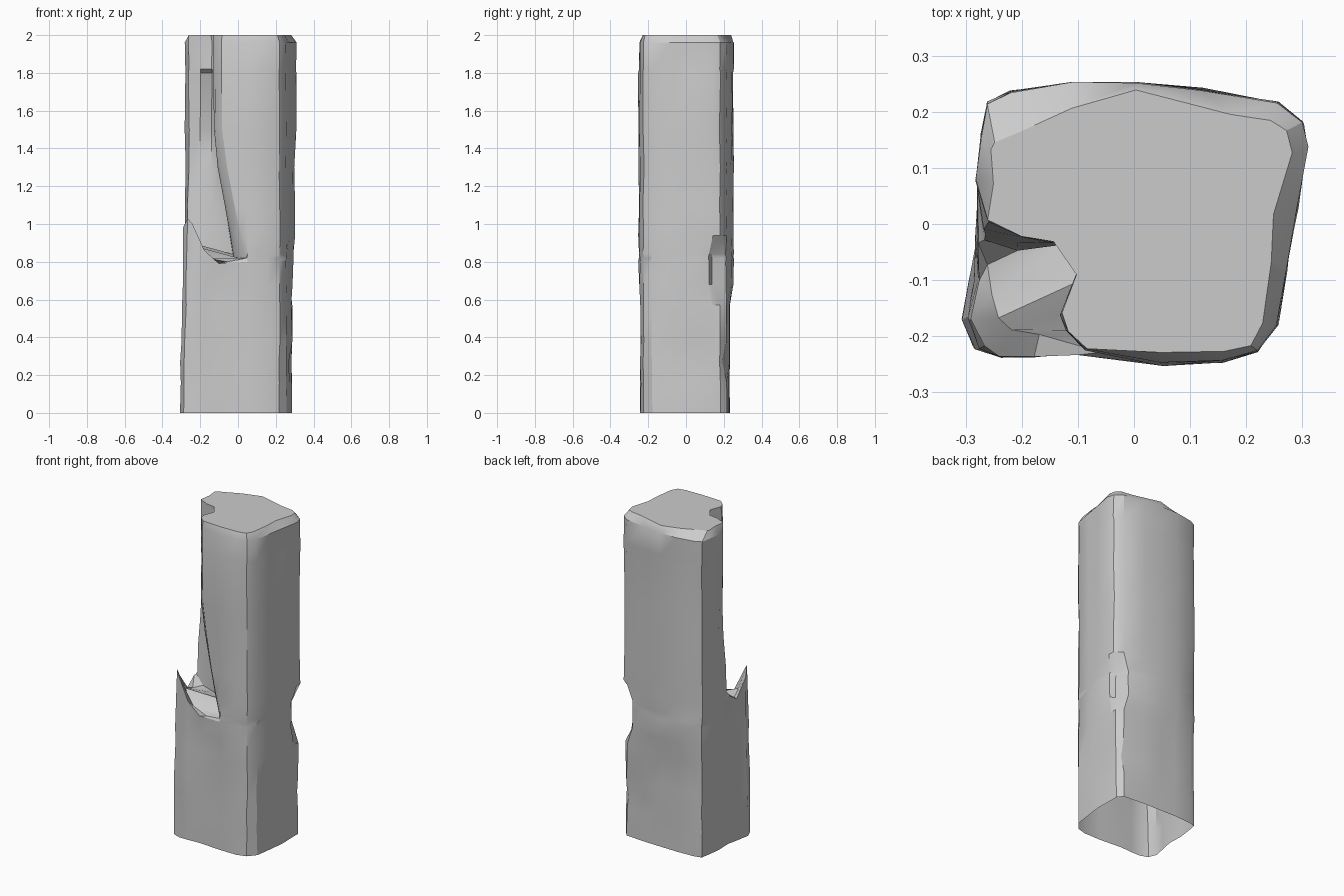
import bpy
import bmesh
import math
import random
from mathutils import Vector

random.seed(4)

default_cube = bpy.data.objects.get("Cube")
if default_cube:
    bpy.data.objects.remove(default_cube, do_unlink=True)

# Cross-section of the post in hundredths, counter-clockwise from the front
FRONT = [(5, -25), (16, -24.5)]
FRONT_CORNER = [(22, -22.5), (25.5, -18)]
RIGHT = [(27, -8), (29, 3)]
BACK_CORNER = [(31, 14), (30, 18), (25.5, 21.5)]
BACK = [(12, 24), (0, 25), (-11, 25)]
FAR_CORNER = [(-22, 23.5), (-26, 21.5), (-27, 16)]
LEFT = [(-28, 8)]
SOUND = FRONT + FRONT_CORNER + RIGHT + BACK_CORNER + BACK + FAR_CORNER + LEFT

# Worn outline of the flat top, in the same order
TOP = [(5, -23), (16, -22.5), (21, -22), (23, -17.5), (24.5, -7), (25, 2),
       (28, 13), (27.5, 17), (24, 18.5), (17, 19.5), (0, 24), (-11, 20.5),
       (-20, 16.5), (-25, 14.5), (-25.5, 13), (-25, 7)]

# Split corner: outer bark, valley behind the splinter, and the torn wall
OUTER = [(-28, -2), (-29.5, -10), (-31, -17), (-29, -22), (-24, -23.5), (-18, -23.5), (-10, -23)]
VALLEY = [(-27.5, -3), (-26, -7), (-25, -13), (-24, -17), (-22, -19), (-17, -20), (-6, -23)]
WALL_LOW = [(-27, -3), (-21, -5), (-13, -4), (-3, -7), (-2, -13), (0, -19), (4, -24)]
WALL_TOP = [(-26, 1), (-20, -2), (-14, -3), (-10, -9), (-13, -16), (-12, -19), (-8.5, -22.5)]
RIM_HEIGHTS = [92, 87, 98, 103, 100, 86, 79]
VALLEY_HEIGHTS = [92, 86, 88, 90, 88, 82, 80]
FLOOR_HEIGHTS = [93, 88, 85, 84, 82, 82, 82]

# Chipped shape of the back corner
CHIP = [(28, 12), (25, 14), (22, 21)]


def lerp_points(first, second, factor):
    return [Vector(a).lerp(Vector(b), factor) for a, b in zip(first, second)]


def sound_points(height):
    """Intact sides, with the chipped back corner and small knocks."""
    points = [Vector(p) for p in SOUND]
    chip_start = SOUND.index(BACK_CORNER[0])
    if 65 < height < 86:
        for offset, chip in enumerate(CHIP):
            points[chip_start + offset] = Vector(chip)
    elif height < 65:
        # Squarer, flatter foot
        for point in points:
            point.x = min(point.x, 28.5)
            point.y = max(-24, min(point.y, 23))
    elif height < 140:
        for point in points:
            point.x = min(point.x, 30)
    if height == 27:
        points[SOUND.index(RIGHT[-1])].x -= 2.5
        points[SOUND.index(LEFT[0])].x += 3
        points[SOUND.index(BACK_CORNER[-1])].y -= 2
    return points


def torn_points(height):
    """Split corner below the break or torn wall above it."""
    if height <= 80:
        points = [Vector(p) for p in OUTER]
        for point in points:
            if point.x < -28:
                point.x += 0.025 * height
        if height == 68:
            points[-1].y += 1.5
        return points
    points = lerp_points(WALL_LOW, WALL_TOP, min(1, (height - 82) / 60))
    if 140 < height <= 180:
        points[2].y += 4
    return points


def make_ring(bm, height, torn=None, torn_heights=None, sound=None):
    sound = sound or sound_points(height)
    torn = torn or torn_points(height)
    torn_heights = torn_heights or [height] * len(torn)
    heights = [height] * len(sound) + torn_heights
    ring = []
    for point, level in zip(sound + torn, heights):
        wobble = Vector((random.uniform(-1, 1), random.uniform(-1, 1))) * 0.35
        place = Vector(point) + wobble
        ring.append(bm.verts.new((place.x / 100, place.y / 100, level / 100)))
    return ring


def bridge(bm, lower, upper):
    count = len(lower)
    for i in range(count):
        j = (i + 1) % count
        bm.faces.new((lower[i], lower[j], upper[j], upper[i]))


# Loft the post from the open foot to the worn top
bm = bmesh.new()
rings = [make_ring(bm, h) for h in (0, 16, 27, 38, 57, 68)]
rings.append(make_ring(bm, 80, torn_heights=RIM_HEIGHTS))
rings.append(make_ring(bm, 82, VALLEY, VALLEY_HEIGHTS))
rings.append(make_ring(bm, 84, WALL_LOW, FLOOR_HEIGHTS))
rings += [make_ring(bm, h) for h in (94, 110, 130, 150, 180, 182, 196)]
rings.append(make_ring(bm, 200, sound=TOP))
for lower, upper in zip(rings, rings[1:]):
    bridge(bm, lower, upper)
top_face = bm.faces.new(rings[-1])
bmesh.ops.triangulate(bm, faces=[top_face])

mesh = bpy.data.meshes.new("broken_post")
bm.to_mesh(mesh)
bm.free()
post = bpy.data.objects.new("broken_post", mesh)
bpy.context.collection.objects.link(post)

# Single plain grey
grey = bpy.data.materials.new("plain_grey")
grey.use_nodes = True
colour = (0.6, 0.6, 0.6, 1)
grey.diffuse_color = colour
grey.node_tree.nodes["Principled BSDF"].inputs["Base Color"].default_value = colour
mesh.materials.append(grey)

# Smooth weathered sides, sharp breaks
bpy.ops.object.select_all(action="DESELECT")
post.select_set(True)
bpy.context.view_layer.objects.active = post
bpy.ops.object.shade_smooth_by_angle(angle=math.radians(30))
